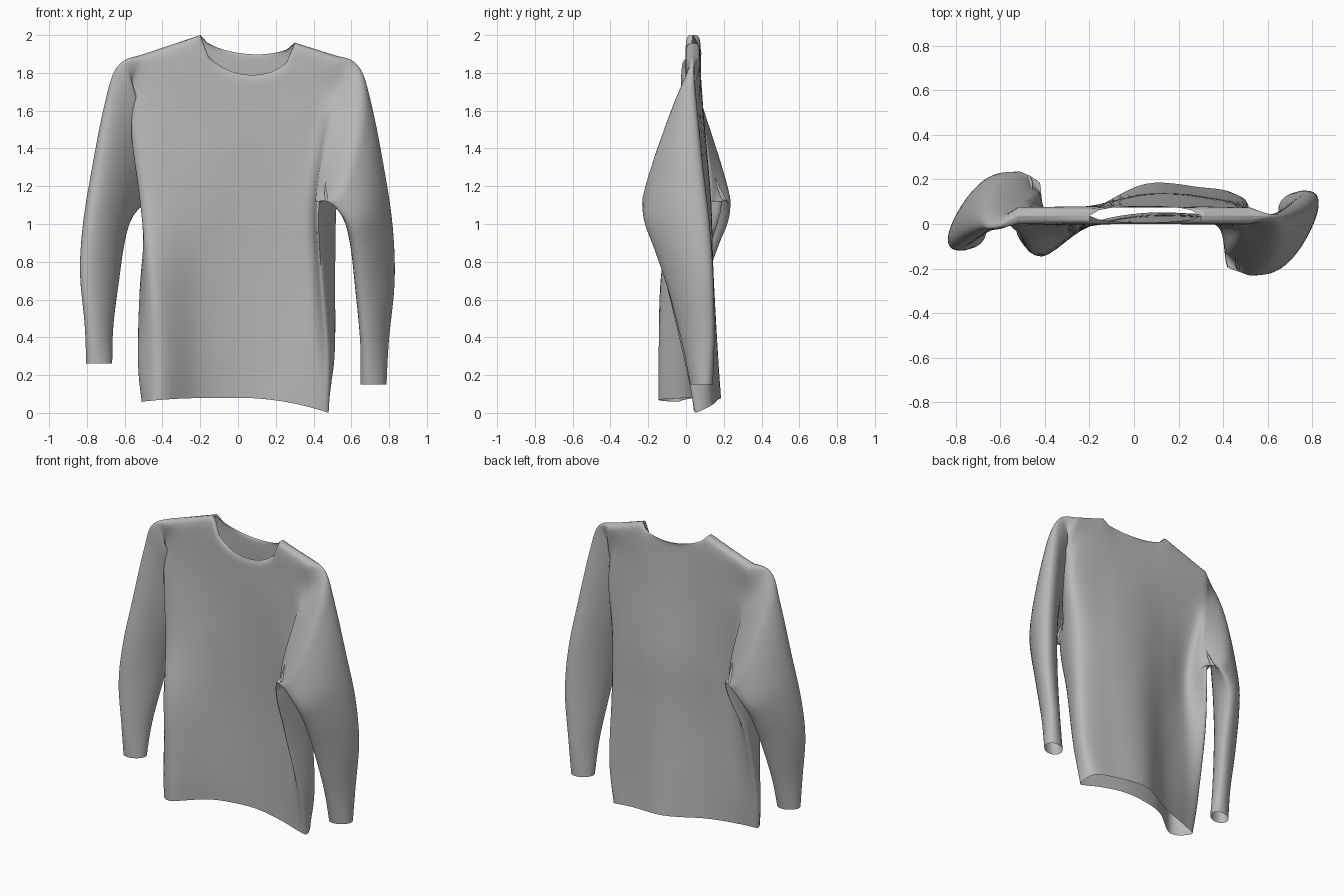
import bpy, bmesh, math
from mathutils import Vector

cube = bpy.data.objects.get("Cube")
if cube:
    bpy.data.objects.remove(cube, do_unlink=True)

knit = bpy.data.materials.new("grey_knit")
knit.use_nodes = True
grey = (0.48, 0.48, 0.48, 1)
knit.diffuse_color = grey
knit.node_tree.nodes["Principled BSDF"].inputs["Base Color"].default_value = grey


def spline(points, steps, closed=False):
    """Smooth curve of vectors through the given points."""
    n = len(points)
    pick = (lambda i: points[i % n]) if closed else (lambda i: points[min(max(i, 0), n - 1)])
    out = []
    for i in range(n if closed else n - 1):
        a, b, c, d = (pick(i + k) for k in (-1, 0, 1, 2))
        for s in range(steps):
            t = s / steps
            out.append(b + (c - a) * (t / 2) + (a * 2 - b * 5 + c * 4 - d) * (t * t / 2)
                       + (b * 3 - a - c * 3 + d) * (t ** 3 / 2))
    if not closed:
        out.append(points[-1].copy())
    return out


bm = bmesh.new()


def loft(strips, keep=lambda column, row: True):
    """Tube of cloth from neighbouring strips of points, leaving out unkept cells."""
    verts = [[bm.verts.new(p) for p in strip] for strip in strips]
    for i, strip in enumerate(verts):
        other = verts[(i + 1) % len(verts)]
        for j in range(len(strip) - 1):
            if keep(i, j):
                bm.faces.new((strip[j], other[j], other[j + 1], strip[j + 1]))


# Torso: columns run from the right side, across the front, and round the back
NECK_R, NECK_L = -0.2, 0.3
STEPS = 6


def columns(right, front_r, front_l, left, back_l, back_r):
    return [right, front_r, NECK_R, 0.05, NECK_L, front_l,
            left, back_l, NECK_L, 0.05, NECK_R, back_r]


def hem(p):
    rise = min(max((p.y - 0.05) / 0.16, 0), 1)
    left_dip = 0.08 * max(0, p.x / 0.48) ** 2 * (1 - 0.8 * rise)
    return 0.08 - left_dip - 0.02 * max(0, -p.x / 0.5) ** 3


def level(z, xs, ys):
    ring = spline([Vector((x, y, 0)) for x, y in zip(columns(*xs), ys)], STEPS, True)
    for p in ring:
        p.z = hem(p) if z is None else z
    return ring


def top_edge(drop, front, back):
    """Shoulder seam and neckline; drop lowers it for the rounding beneath."""
    xs = columns(-0.61, -0.43, 0.43, 0.61, 0.43, -0.43)
    ring = []
    for i in range(len(xs) * STEPS):
        k, t = divmod(i, STEPS)
        t /= STEPS
        x = xs[k] * (1 - t) + xs[(k + 1) % len(xs)] * t
        is_front = k < 6
        y = front if is_front else back
        if x < NECK_R:
            z = 2 - 0.14 * (NECK_R - x) / 0.42
        elif x > NECK_L:
            z = 1.96 - 0.1 * (x - NECK_L) / 0.32
        else:
            u = (x - NECK_R) / (NECK_L - NECK_R)
            arc = max(0, 1 - (2 * u - 1) ** 2)
            z = 2 - 0.04 * u - (0.19 * math.sqrt(arc) if is_front else 0.08 * arc ** 0.6)
            if drop == 0:
                y += (-0.03 if is_front else 0.045) * math.sqrt(arc)
        ring.append(Vector((x, y, z - drop)))
    return ring


levels = [
    level(None, [-.51, -.41, .42, .48, .44, -.41],
          [-.05, -.145, 0, .05, .045, .04, .06, .14, .165, .18, .06, -.01]),
    level(0.3, [-.53, -.42, .41, .48, .5, -.41],
          [-.02, -.145, -.01, .045, .04, .02, -.01, .11, .15, .165, .06, .01]),
    level(0.75, [-.51, -.46, .4, .44, .51, -.4],
          [.08, -.13, -.01, .035, .03, 0, -.12, .07, .13, .14, .06, .03]),
    level(1.12, [-.43, -.51, .39, .43, .52, -.39],
          [.19, -.05, -.01, .02, .01, -.03, -.2, .05, .12, .13, .08, .05]),
    level(1.5, [-.5, -.55, .43, .5, .55, -.43],
          [.12, -.01, 0, .005, 0, -.01, -.1, .05, .09, .1, .08, .07]),
    level(1.7, [-.58, -.5, .43, .58, .5, -.43],
          [.06, 0, 0, 0, 0, 0, .01, .06, .08, .085, .08, .07]),
    top_edge(0.035, 0, 0.075),
    top_edge(0, 0.037, 0.037),
]
torso = [spline([ring[i] for ring in levels], STEPS) for i in range(len(levels[0]))]

# Armholes: open cells beside each side column, from armpit to shoulder
COUNT = len(torso)
RIGHT, LEFT, PIT, HALF = 0, 6 * STEPS, 3 * STEPS, 3


def in_cloth(column, row):
    near = any((column - side + HALF) % COUNT < 2 * HALF for side in (RIGHT, LEFT))
    return not (near and row >= PIT)


loft(torso, in_cloth)

# Sleeves: outer edge, inner edge and half thickness from shoulder to cuff
outer = [(.625, .04, 1.845), (.685, .05, 1.66), (.75, .085, 1.3), (.795, .12, 1),
         (.81, .14, .7), (.78, .145, .38), (.765, .135, .15)]
inner = [(.475, -.215, 1.12), (.53, -.225, 1.08), (.59, -.21, .99), (.62, -.16, .86),
         (.64, -.09, .65), (.665, -.02, .38), (.67, .03, .15)]
thick = [.07, .08, .085, .08, .07, .058, .058]


def armhole_half(side, direction):
    """Points from the armpit up one panel to the shoulder, with their share of the way."""
    edge = (side + direction * HALF) % COUNT
    path = [torso[(side + direction * k) % COUNT][PIT] for k in range(HALF)]
    path += torso[edge][PIT:]
    way = [0]
    for a, b in zip(path, path[1:]):
        way.append(way[-1] + (b - a).length)
    return [(p, w / way[-1]) for p, w in zip(path, way)]


def sleeve(side):
    up = [(p, math.pi * (1 - f)) for p, f in armhole_half(side, -1)]
    down = [(p, math.pi * (f - 1)) for p, f in armhole_half(side, 1)]
    strips = []
    for start, angle in up + down[-2:0:-1]:
        points = [start]
        for a, b, w in zip(outer, inner, thick):
            a, b = Vector(a), Vector(b)
            p = (a + b) / 2 + (a - b) / 2 * math.cos(angle)
            p += Vector((0.86, -0.5, 0)) * w * math.sin(angle)
            if side == RIGHT:
                # The right sleeve is turned half round and hangs a little shorter
                low = max(0, 1 - p.z / 1.1)
                p = Vector((-p.x - 0.02 * low, 0.02 - 0.93 * p.y, p.z + 0.13 * low))
            points.append(p)
        strips.append(spline(points, STEPS))
    loft(strips)


sleeve(LEFT)
sleeve(RIGHT)

# Join the parts into one seamless garment
bmesh.ops.remove_doubles(bm, verts=bm.verts, dist=0.0005)
bmesh.ops.recalc_face_normals(bm, faces=bm.faces)
mesh = bpy.data.meshes.new("knitted_sweater")
bm.to_mesh(mesh)
bm.free()
mesh.materials.append(knit)
sweater = bpy.data.objects.new("knitted_sweater", mesh)
bpy.context.collection.objects.link(sweater)
bpy.ops.object.select_all(action="DESELECT")
sweater.select_set(True)
bpy.context.view_layer.objects.active = sweater
bpy.ops.object.shade_smooth_by_angle(angle=math.radians(70))
